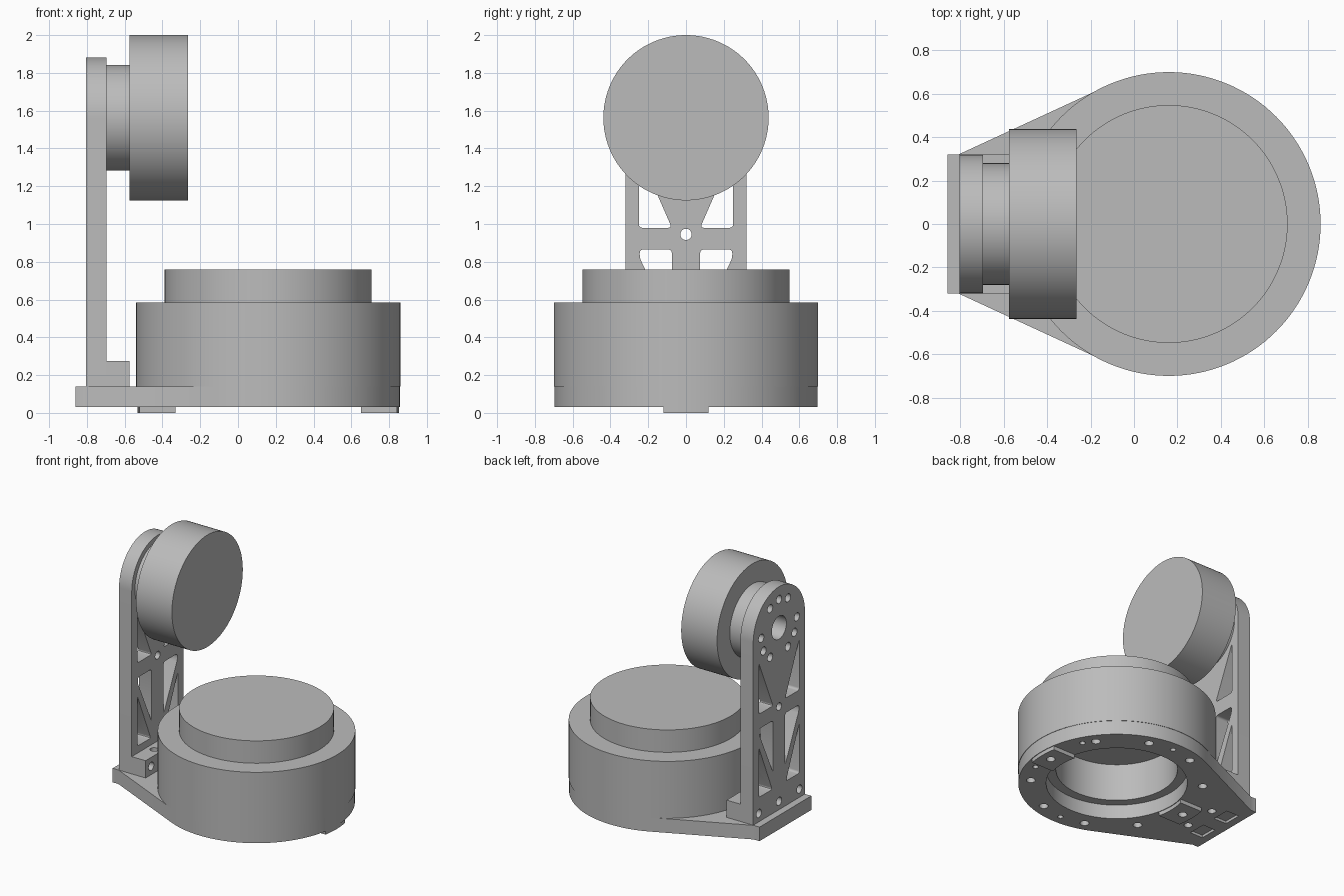
import bpy, bmesh
from math import sin, cos, radians, pi
from mathutils import Vector

cube = bpy.data.objects.get("Cube")
if cube:
    bpy.data.objects.remove(cube)

grey = bpy.data.materials.new("machined_grey")
grey.use_nodes = True
grey.diffuse_color = (0.5, 0.5, 0.5, 1)
grey.node_tree.nodes["Principled BSDF"].inputs["Base Color"].default_value = (0.5, 0.5, 0.5, 1)

CX = 0.16        # drum axis
HEAD_Z = 1.5625  # tilting head axis


def arc(cx, cy, r, start, end, n):
    step = radians(end - start) / n
    return [(cx + r * cos(radians(start) + i * step), cy + r * sin(radians(start) + i * step))
            for i in range(n + 1)]


def circle(cx, cy, r, n=24):
    return arc(cx, cy, r, 0, 360, n)[:-1]


def prism(bm, pts, lo, hi, axis="Z", fillet=0):
    """Extrude a 2D outline along z (points are x, y) or x (points are y, z)."""
    place = (lambda p, h: (p[0], p[1], h)) if axis == "Z" else (lambda p, h: (h, p[0], p[1]))
    low = [bm.verts.new(place(p, lo)) for p in pts]
    top = [bm.verts.new(place(p, hi)) for p in pts]
    n = len(pts)
    faces = [bm.faces.new(low), bm.faces.new(top)]
    for i in range(n):
        j = (i + 1) % n
        faces.append(bm.faces.new((low[i], low[j], top[j], top[i])))
    bmesh.ops.recalc_face_normals(bm, faces=faces)
    if fillet:
        edges = [bm.edges.get(pair) for pair in zip(low, top)]
        bmesh.ops.bevel(bm, geom=edges, offset=fillet, segments=4, profile=0.5, affect="EDGES")


def make(name, bm):
    mesh = bpy.data.meshes.new(name)
    bm.to_mesh(mesh)
    bm.free()
    mesh.materials.append(grey)
    ob = bpy.data.objects.new(name, mesh)
    bpy.context.collection.objects.link(ob)
    return ob


def cut(ob, bm):
    """Subtract the cutter mesh, bake the result and drop the cutter."""
    cutter = make(ob.name + "_cutter", bm)
    cutter.hide_render = True
    mod = ob.modifiers.new("holes", "BOOLEAN")
    mod.operation, mod.solver, mod.object = "DIFFERENCE", "EXACT", cutter
    deps = bpy.context.evaluated_depsgraph_get()
    baked = bpy.data.meshes.new_from_object(ob.evaluated_get(deps))
    ob.modifiers.clear()
    ob.data = baked
    bpy.data.objects.remove(cutter)


def smooth(ob):
    bpy.ops.object.select_all(action="DESELECT")
    ob.select_set(True)
    bpy.context.view_layer.objects.active = ob
    bpy.ops.object.shade_smooth_by_angle(angle=radians(30))


def solid(name, pts, lo, hi, axis="Z"):
    bm = bmesh.new()
    prism(bm, pts, lo, hi, axis)
    return make(name, bm)


# Base plate: round end with straight flanks running to the bracket
plate = solid("base_plate", arc(CX, 0, 0.697, -115, 115, 84)
              + [(-0.81, 0.32), (-0.86, 0.32), (-0.86, -0.32), (-0.81, -0.32)], 0.03, 0.14)
bm = bmesh.new()
prism(bm, circle(CX, 0, 0.5, 96), -0.1, 0.3)
for i in range(10):
    a = i * pi / 5
    prism(bm, circle(CX + 0.61 * cos(a), 0.61 * sin(a), 0.032), -0.1, 0.12)
for deg in (27, -18, 90, -90):
    a = radians(deg)
    prism(bm, circle(CX + 0.62 * cos(a), 0.62 * sin(a), 0.02), -0.1, 0.12)
for side in (-1, 1):
    y = side * 0.13
    prism(bm, [(-0.8, y - 0.07), (-0.69, y - 0.07), (-0.69, y + 0.07), (-0.8, y + 0.07)], -0.1, 0.05)
    prism(bm, circle(-0.61, y, 0.03), -0.1, 0.12)
cut(plate, bm)

# Two arc-shaped feet with a bolt hole each
for name, mid in (("front_foot", 0), ("rear_foot", 180)):
    outer = arc(CX, 0, 0.692, mid - 10, mid + 10, 10)
    inner = arc(CX, 0, 0.505, mid + 13.7, mid - 13.7, 10)
    foot = solid(name, outer + inner, 0, 0.03)
    bm = bmesh.new()
    prism(bm, circle(CX + 0.61 * cos(radians(mid)), 0, 0.032), -0.1, 0.1)
    cut(foot, bm)
    smooth(foot)

# Drum: turned body with a raised cap and a blind bore underneath
profile = [(0, 0.43), (0.43, 0.43), (0.43, 0.14), (0.7, 0.14),
           (0.7, 0.585), (0.548, 0.585), (0.548, 0.76), (0, 0.76)]
bm = bmesh.new()
verts = [bm.verts.new((CX + r, 0, z)) for r, z in profile]
edges = [bm.edges.new(pair) for pair in zip(verts, verts[1:])]
bmesh.ops.spin(bm, geom=verts + edges, cent=(CX, 0, 0), axis=(0, 0, 1), angle=2 * pi, steps=128)
bmesh.ops.remove_doubles(bm, verts=bm.verts, dist=1e-4)
bmesh.ops.recalc_face_normals(bm, faces=bm.faces)
drum = make("drum", bm)

# Upright bracket with rounded top
bracket = solid("upright_bracket", [(-0.32, 0.14), (0.32, 0.14)]
                + arc(0, HEAD_Z, 0.32, 0, 180, 48), -0.805, -0.695, "X")
bm = bmesh.new()
through = (-0.9, -0.6, "X")
windows = [
    [(0.25, 0.98), (0.075, 0.98), (0.25, 1.38)],
    [(0.075, 0.865), (0.245, 0.865), (0.245, 0.82), (0.075, 0.46)],
    [(0.25, 0.72), (0.25, 0.33), (0.085, 0.33)],
]
for side in (-1, 1):
    for window in windows:
        prism(bm, [(side * y, z) for y, z in window], *through, fillet=0.018)
prism(bm, circle(0, 0.945, 0.03), *through)
prism(bm, circle(0, HEAD_Z, 0.09, 40), *through)
for group in (90, 210, 330):
    for offset in (-30, 0, 30):
        a = radians(group + offset)
        prism(bm, circle(0.22 * cos(a), HEAD_Z + 0.22 * sin(a), 0.032), *through)
for y in (-0.25, 0, 0.25):
    prism(bm, circle(y, 0.205, 0.032), *through)
cut(bracket, bm)

# Bracket toe with bolt holes from the end and from above
toe = solid("bracket_toe", [(-0.695, -0.32), (-0.575, -0.32), (-0.575, 0.32), (-0.695, 0.32)], 0.14, 0.275)
bm = bmesh.new()
for y in (-0.25, 0, 0.25):
    prism(bm, circle(y, 0.205, 0.032), -0.9, -0.5, "X")
for y in (-0.13, 0.13):
    prism(bm, circle(-0.635, y, 0.03), 0.1, 0.4)
cut(toe, bm)

# Head: narrow hub and wide disc on a horizontal axis
hub = solid("head_hub", circle(0, HEAD_Z, 0.28, 96), -0.695, -0.575, "X")
disc = solid("head_disc", circle(0, HEAD_Z, 0.4375, 128), -0.575, -0.265, "X")

for ob in (plate, drum, bracket, toe, hub, disc):
    smooth(ob)
